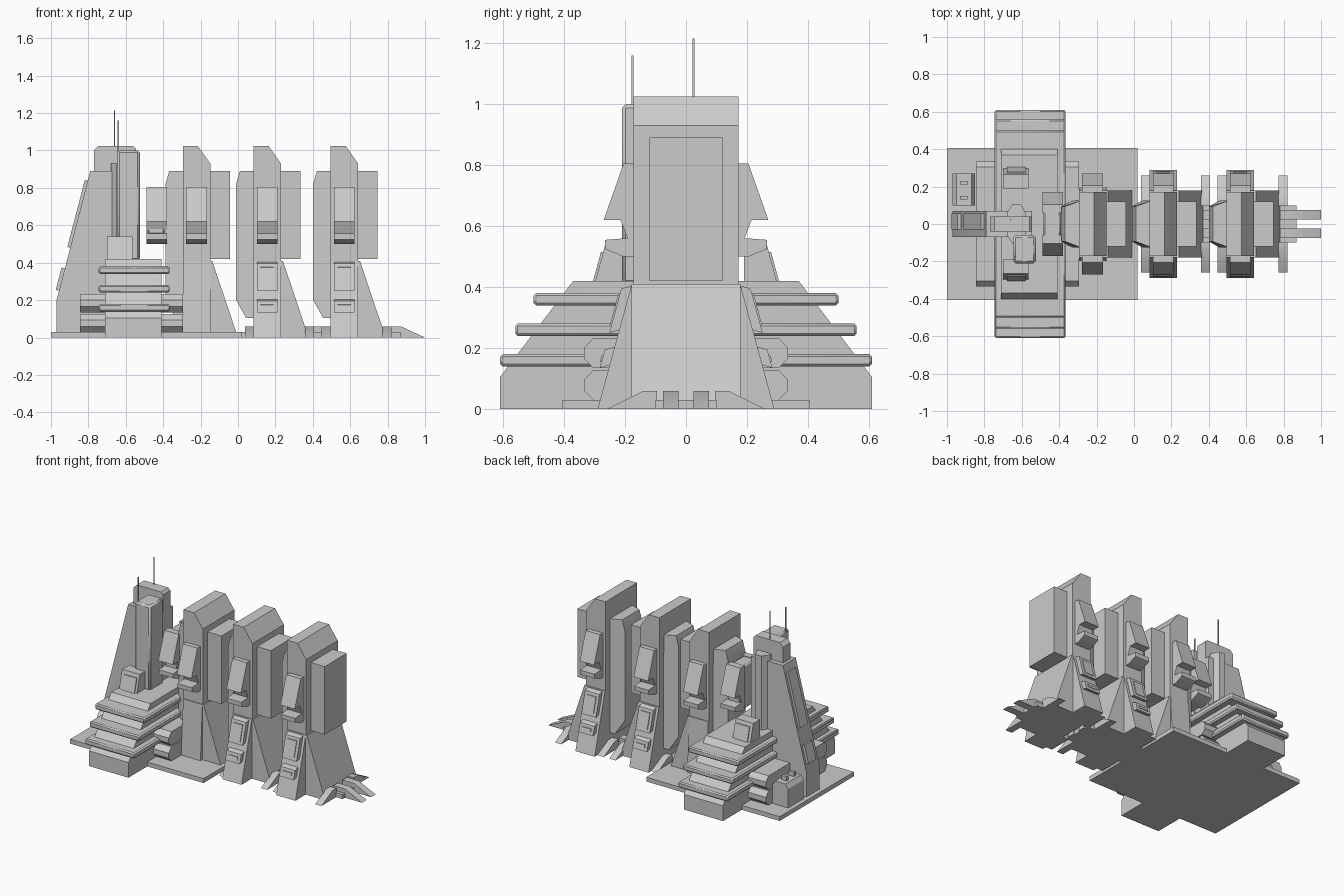
import bpy, bmesh
from mathutils import Vector

cube = bpy.data.objects.get("Cube")
if cube:
    bpy.data.objects.remove(cube, do_unlink=True)

grey = bpy.data.materials.new("light_grey")
grey.use_nodes = True
tone = (0.6, 0.6, 0.6, 1)
grey.diffuse_color = tone
grey.node_tree.nodes["Principled BSDF"].inputs["Base Color"].default_value = tone


def finish(name, bm, bevel=0):
    bmesh.ops.recalc_face_normals(bm, faces=bm.faces)
    mesh = bpy.data.meshes.new(name)
    bm.to_mesh(mesh)
    bm.free()
    mesh.materials.append(grey)
    obj = bpy.data.objects.new(name, mesh)
    bpy.context.collection.objects.link(obj)
    if bevel:
        mod = obj.modifiers.new("edge_bevel", "BEVEL")
        mod.width = bevel
        mod.segments = 1
    return obj


def prism(name, points, axis, lo, hi, bevel=0):
    """Extrude a 2D profile along an axis; the profile uses the other two axes in order."""
    bm = bmesh.new()

    def ring(t):
        verts = []
        for p in points:
            co = list(p)
            co.insert("xyz".index(axis), t)
            verts.append(bm.verts.new(co))
        return verts
    a, b = ring(lo), ring(hi)
    bm.faces.new(a)
    bm.faces.new(b)
    for i in range(len(a)):
        j = (i + 1) % len(a)
        bm.faces.new((a[i], a[j], b[j], b[i]))
    return finish(name, bm, bevel)


def box(name, x0, x1, y0, y1, z0, z1, bevel=0):
    return prism(name, [(x0, y0), (x1, y0), (x1, y1), (x0, y1)], "z", z0, z1, bevel)


def mirror_y(profile, side):
    return [(y * side, z) for y, z in profile]


def slab_on_slope(name, axis, a, b, lo, hi, lift, depth=0.01):
    """Plate lying along the profile line a-b, raised outward by lift."""
    a, b = Vector(a), Vector(b)
    d = (b - a).normalized()
    n = Vector((-d.y, d.x))
    return prism(name, [a - n * depth, b - n * depth, b + n * lift, a + n * lift], axis, lo, hi)


# Ground plate
box("base_plate", -1, 0.02, -0.405, 0.405, 0, 0.03)

# Stepped cross hall with overhanging ledges
half = [(0.61, 0), (0.61, 0.105), (0.37, 0.42)]
prism("stepped_hall", half + [(-y, z) for y, z in reversed(half)], "x", -0.71, -0.41)
for i, reach in enumerate((0.61, 0.56, 0.5)):
    z = 0.14 + 0.1 * i
    box(f"hall_ledge_{i + 1}", -0.745, -0.365, -reach, reach, z, z + 0.04, 0.008)

# Rounded ducts running beside the hall
for i, z in enumerate((0.03, 0.135)):
    duct = [(0.305, z), (0.335, z + 0.03), (0.335, z + 0.065), (0.305, z + 0.097)]
    prism(f"side_duct_{i + 1}", duct + [(-y, k) for y, k in reversed(duct)], "x", -0.845, -0.295)

# Tower with a sloping outer face
prism("tower", [(-0.97, 0.03), (-0.97, 0.2), (-0.79, 0.89), (-0.545, 0.89), (-0.545, 0.03)],
      "y", -0.07, 0.07)
prism("tower_cap", [(-0.77, 0.85), (-0.77, 1.0), (-0.745, 1.025), (-0.56, 1.025),
                    (-0.545, 1.01), (-0.545, 0.85)], "y", -0.04, 0.04)
prism("tower_rib", [(-0.68, -0.06), (-0.65, -0.105), (-0.605, -0.105), (-0.58, -0.06),
                    (-0.58, 0.06), (-0.605, 0.105), (-0.65, 0.105), (-0.68, 0.06)], "z", 0.4, 0.93)
box("tower_pilaster", -0.645, -0.525, -0.21, -0.06, 0.41, 1.0, 0.012)
slab_on_slope("tower_upper_panel", "y", (-0.897, 0.48), (-0.803, 0.84), -0.03, 0.055, 0.016)
slab_on_slope("tower_lower_panel", "y", (-0.957, 0.25), (-0.926, 0.37), -0.03, 0.055, 0.018)
for name, x, y, z0, z1 in (("tall_antenna", -0.66, 0.025, 1.0, 1.215),
                           ("short_antenna", -0.64, -0.175, 0.98, 1.16)):
    box(name, x - 0.003, x + 0.003, y - 0.003, y + 0.003, z0, z1)

# Service shed with two roof vents
prism("service_shed", [(-0.97, 0.03), (-0.97, 0.16), (-0.95, 0.19), (-0.87, 0.19),
                       (-0.85, 0.16), (-0.85, 0.03)], "y", 0.1, 0.27)
for y in (0.14, 0.22):
    box("shed_vent", -0.93, -0.89, y - 0.01, y + 0.01, 0.18, 0.22)

# Hooded boxes on top of the hall
for side in (-1, 1):
    prism("roof_box", mirror_y([(0.19, 0.41), (0.3, 0.41), (0.265, 0.54), (0.19, 0.54)], side),
          "x", -0.7, -0.565)
    prism("roof_box_window", mirror_y([(0.29, 0.42), (0.305, 0.42), (0.279, 0.515), (0.265, 0.515)], side),
          "x", -0.68, -0.58)


def side_pod(x, inset):
    """Hood, neck and beak on both flanks of a block."""
    for side in (-1, 1):
        def part(name, profile):
            prism(name, mirror_y([(y - inset, z) for y, z in profile], side), "x", x, x + 0.11)
        part("pod_hood", [(0.16, 0.805), (0.205, 0.805), (0.27, 0.62), (0.16, 0.62)])
        part("pod_neck", [(0.16, 0.62), (0.215, 0.62), (0.19, 0.555), (0.16, 0.555)])
        part("pod_beak", [(0.16, 0.56), (0.2, 0.56), (0.265, 0.555), (0.265, 0.525),
                          (0.205, 0.5), (0.16, 0.5)])


def module(x, spread, panels):
    """Slab tower with fins, pods and a flared skirt."""
    right = x + 0.147
    prism("module_body", [(x, 0.41), (x, 1.025), (x + 0.08, 1.025), (right, 0.93), (right, 0.41)],
          "y", -0.172, 0.172)
    prism("module_foot", [(-spread, 0), (spread, 0), (0.178, 0.41), (-0.178, 0.41)], "x", x, right)
    prism("module_skirt", [(x + 0.05, 0), (x + 0.295, 0), (x + 0.157, 0.41), (x + 0.05, 0.41)],
          "y", -0.178, 0.178)
    box("module_back_fin", right - 0.01, x + 0.252, -0.12, 0.12, 0.42, 0.89)
    # Front fin, narrower at its outer edge
    fin = prism("module_front_fin", [(x - 0.093, 0.2), (x - 0.04, 0.105), (x + 0.01, 0.105),
                                     (x + 0.01, 0.89), (x - 0.073, 0.89), (x - 0.093, 0.82)],
                "y", -0.125, 0.125)
    for v in fin.data.vertices:
        if v.co.x < x - 0.05:
            v.co.y *= 0.75
    side_pod(x + 0.018, 0)
    if panels:
        for side in (-1, 1):
            for z0, z1 in ((0.265, 0.41), (0.15, 0.21)):
                def y_at(z):
                    return spread - (spread - 0.178) * z / 0.41
                for name, trim, lift in (("foot_panel", 0, 0.034), ("foot_panel_inset", 0.02, 0.039)):
                    lo, hi = z0 + trim, z1 - trim
                    prism(name, mirror_y([(y_at(lo) - 0.02, lo), (y_at(lo) + lift, lo - 0.015),
                                          (y_at(hi) + lift, hi - 0.015), (y_at(hi) - 0.02, hi)], side),
                          "x", x + 0.018 + trim, x + 0.128 - trim)


module(-0.295, 0.2, False)
module(0.083, 0.29, True)
module(0.495, 0.29, True)

# Linking block between the tower and the first module
box("link_block", -0.485, -0.39, -0.1, 0.1, 0.5, 0.8, 0.01)
side_pod(-0.49, 0.1)

# Sloped ground struts around the two free modules
for x in (0.038, 0.357, 0.447, 0.772):
    for side in (-1, 1):
        prism("side_strut", mirror_y([(0.095, 0), (0.095, 0.06), (0.14, 0.06), (0.26, 0)], side),
              "x", x, x + 0.048)
for x, tip in ((0.37, 0.47), (0.78, 1.0)):
    for y in (-0.05, 0.05):
        prism("end_strut", [(x, 0), (x, 0.06), (x + 0.09, 0.06), (tip, 0)], "y", y - 0.025, y + 0.025)
    box("strut_hub", x - 0.02, x + 0.09, -0.1, 0.1, 0, 0.03)
box("strut_hub", 0.02, 0.1, -0.1, 0.1, 0, 0.03)

# Smooth shading that keeps the hard edges
bpy.ops.object.select_all(action="DESELECT")
for obj in bpy.context.collection.objects:
    if obj.type == "MESH" and obj.data.materials and obj.data.materials[0] == grey:
        obj.select_set(True)
        bpy.context.view_layer.objects.active = obj
bpy.ops.object.shade_smooth_by_angle()
